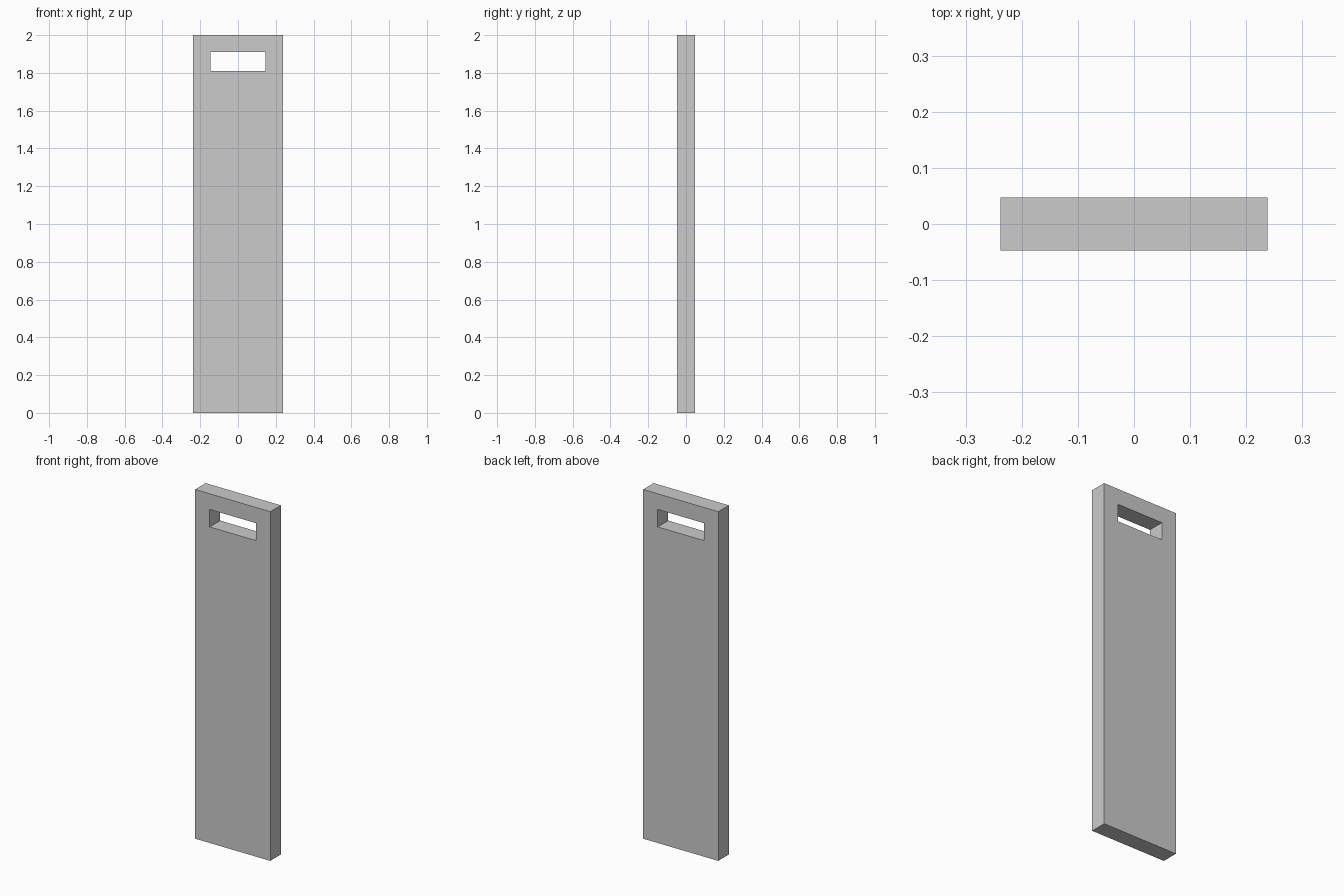
import bpy, bmesh

if "Cube" in bpy.data.objects:
    bpy.data.objects.remove(bpy.data.objects["Cube"])

HALF_W, HALF_D, HEIGHT = 0.238, 0.0475, 2.0
SLOT_HALF_W, SLOT_BOTTOM, SLOT_TOP = 0.146, 1.81, 1.91


def rectangle(bm, half_w, z0, z1):
    """Corner loop of a rectangle on the front plane."""
    corners = [(-half_w, z0), (half_w, z0), (half_w, z1), (-half_w, z1)]
    return [bm.verts.new((x, -HALF_D, z)) for x, z in corners]


# Front face: a ring of quads around the handle slot
bm = bmesh.new()
outer = rectangle(bm, HALF_W, 0, HEIGHT)
inner = rectangle(bm, SLOT_HALF_W, SLOT_BOTTOM, SLOT_TOP)
for i in range(4):
    j = (i + 1) % 4
    bm.faces.new((outer[i], outer[j], inner[j], inner[i]))

# Extrude through the thickness to form the back, sides and slot walls
ring = bmesh.ops.extrude_face_region(bm, geom=bm.faces[:], use_keep_orig=True)
moved = [g for g in ring["geom"] if isinstance(g, bmesh.types.BMVert)]
bmesh.ops.translate(bm, verts=moved, vec=(0, 2 * HALF_D, 0))
bmesh.ops.recalc_face_normals(bm, faces=bm.faces[:])

mesh = bpy.data.meshes.new("slotted_panel")
bm.to_mesh(mesh)
bm.free()
panel = bpy.data.objects.new("slotted_panel", mesh)
bpy.context.collection.objects.link(panel)
